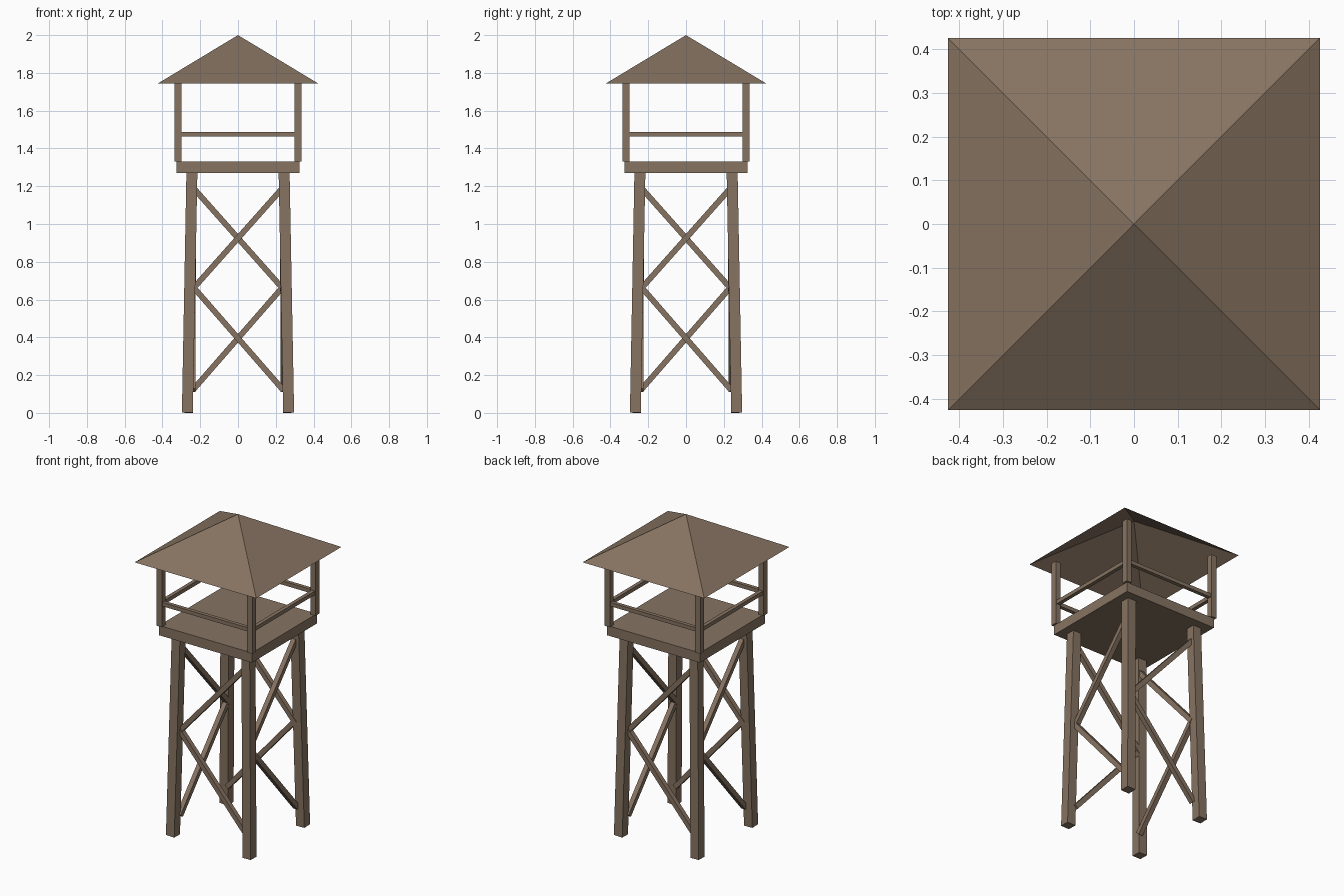
import bpy, bmesh
from math import pi
from mathutils import Vector, Matrix

cube = bpy.data.objects.get("Cube")
if cube:
    bpy.data.objects.remove(cube)

wood = bpy.data.materials.new("weathered_wood")
wood.use_nodes = True
colour = (0.24, 0.172, 0.12, 1)
wood.diffuse_color = colour
wood.node_tree.nodes["Principled BSDF"].inputs["Base Color"].default_value = colour


def finish(name, bm):
    mesh = bpy.data.meshes.new(name)
    bm.to_mesh(mesh)
    bm.free()
    mesh.materials.append(wood)
    obj = bpy.data.objects.new(name, mesh)
    bpy.context.scene.collection.objects.link(obj)
    return obj


def beam(name, start, end, width, side=Vector((1, 0, 0))):
    """Square timber between two points, one face turned towards side."""
    start, end = Vector(start), Vector(end)
    along = (end - start).normalized()
    across = (side - along * side.dot(along)).normalized()
    third = along.cross(across)
    turn = Matrix((across, third, along)).transposed().to_4x4()
    bm = bmesh.new()
    bmesh.ops.create_cube(bm, size=1)
    scale = Matrix.Diagonal((width, width, (end - start).length, 1))
    bm.transform(Matrix.Translation((start + end) / 2) @ turn @ scale)
    return finish(name, bm)


# Platform
bm = bmesh.new()
bmesh.ops.create_cube(bm, size=1)
bm.transform(Matrix.Translation((0, 0, 1.301)) @ Matrix.Diagonal((0.65, 0.65, 0.062, 1)))
finish("platform", bm)

# Pyramid roof, open underneath
bm = bmesh.new()
eave, apex = 1.743, 2.0
bmesh.ops.create_cone(bm, cap_ends=False, segments=4, radius1=0.426 * 2 ** 0.5,
                      radius2=0, depth=apex - eave)
bmesh.ops.remove_doubles(bm, verts=bm.verts, dist=0.001)
bm.transform(Matrix.Translation((0, 0, (eave + apex) / 2)) @ Matrix.Rotation(pi / 4, 4, 'Z'))
finish("roof", bm)

# Each side repeats by a quarter turn
for side, label in enumerate(("front", "right", "back", "left")):
    spin = Matrix.Rotation(-side * pi / 2, 3, 'Z')
    facing = spin @ Vector((0, -1, 0))

    def part(name, start, end, width):
        beam(label + "_" + name, spin @ Vector(start), spin @ Vector(end), width, facing)

    # Leaning leg, corner post and railing
    part("leg", (0.268, -0.268, 0.001), (0.244, -0.244, 1.275), 0.058)
    part("post", (0.317, -0.317, 1.332), (0.317, -0.317, eave), 0.037)
    part("rail", (-0.31, -0.317, 1.474), (0.31, -0.317, 1.474), 0.024)

    # Zigzag braces against the inner faces of the legs
    part("lower_brace", (0.24, -0.241, 0.12), (-0.24, -0.241, 0.67), 0.03)
    part("upper_brace", (-0.24, -0.238, 0.655), (0.24, -0.238, 1.195), 0.03)
